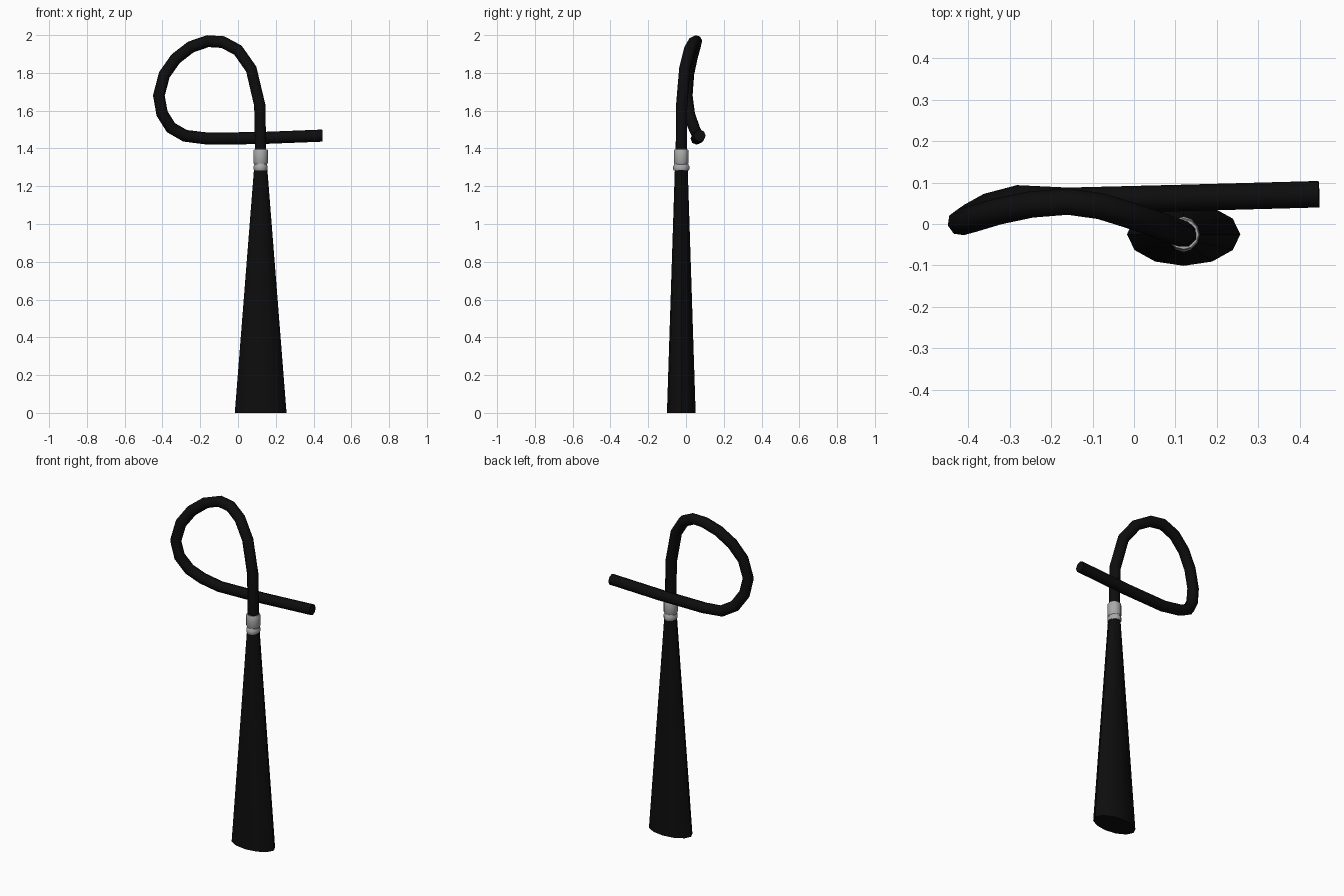
import bpy, bmesh, math

if "Cube" in bpy.data.objects:
    bpy.data.objects.remove(bpy.data.objects["Cube"])

CX, CY = 0.12, -0.025


def material(name, rgb):
    m = bpy.data.materials.new(name)
    m.diffuse_color = (*rgb, 1)
    m.use_nodes = True
    m.node_tree.nodes["Principled BSDF"].inputs["Base Color"].default_value = m.diffuse_color
    return m


black = material("black", (0.004, 0.004, 0.004))
grey = material("metal grey", (0.4, 0.4, 0.4))


def finish(obj, mat, angle):
    obj.data.materials.clear()
    obj.data.materials.append(mat)
    bpy.ops.object.select_all(action='DESELECT')
    obj.select_set(True)
    bpy.context.view_layer.objects.active = obj
    bpy.ops.object.shade_smooth_by_angle(angle=math.radians(angle))


def stacked_ellipses(name, rings, sides, mat, angle=40):
    """Loft ellipses given as (z, x radius, y radius) about the stem axis."""
    bm = bmesh.new()
    loops = []
    for z, rx, ry in rings:
        loops.append([bm.verts.new((CX + rx * math.cos(2 * math.pi * i / sides),
                                    CY + ry * math.sin(2 * math.pi * i / sides), z))
                      for i in range(sides)])
    for a, b in zip(loops, loops[1:]):
        for i in range(sides):
            j = (i + 1) % sides
            bm.faces.new((a[i], a[j], b[j], b[i]))
    bm.faces.new(loops[0][::-1])
    bm.faces.new(loops[-1])
    me = bpy.data.meshes.new(name)
    bm.to_mesh(me)
    bm.free()
    obj = bpy.data.objects.new(name, me)
    bpy.context.collection.objects.link(obj)
    finish(obj, mat, angle)


# flared, flattened lower body
stacked_ellipses("flared_body", [(0, 0.137, 0.076), (1.295, 0.035, 0.034)], 12, black)

# metal collar: narrow ring below, taller sleeve above
stacked_ellipses("collar_ring", [(1.283, 0.034, 0.040), (1.29, 0.037, 0.043),
                                 (1.306, 0.037, 0.043), (1.313, 0.033, 0.038),
                                 (1.322, 0.033, 0.036)], 12, grey)
stacked_ellipses("collar_sleeve", [(1.315, 0.034, 0.034), (1.325, 0.039, 0.039),
                                   (1.388, 0.039, 0.039), (1.394, 0.036, 0.036)], 12, grey)

# looped cord
path = [(0.12, -0.025, 1.38), (0.115, -0.023, 1.63), (0.07, -0.007, 1.82),
        (0, 0.018, 1.92), (-0.08, 0.043, 1.963), (-0.16, 0.054, 1.968),
        (-0.25, 0.047, 1.937), (-0.33, 0.03, 1.875), (-0.39, 0.012, 1.79),
        (-0.419, 0.004, 1.68), (-0.402, 0.016, 1.585), (-0.355, 0.042, 1.51),
        (-0.28, 0.062, 1.467), (-0.16, 0.056, 1.452), (0.12, 0.063, 1.455),
        (0.447, 0.072, 1.468)]
cu = bpy.data.curves.new("cord_path", 'CURVE')
cu.dimensions = '3D'
cu.bevel_depth = 0.032
cu.bevel_resolution = 2
cu.use_fill_caps = True
sp = cu.splines.new('POLY')
sp.points.add(len(path) - 1)
for p, co in zip(sp.points, path):
    p.co = (*co, 1)
tmp = bpy.data.objects.new("cord_path", cu)
bpy.context.collection.objects.link(tmp)
bpy.context.view_layer.update()
mesh = bpy.data.meshes.new_from_object(tmp.evaluated_get(bpy.context.evaluated_depsgraph_get()))
bpy.data.objects.remove(tmp)
cord = bpy.data.objects.new("looped_cord", mesh)
bpy.context.collection.objects.link(cord)
finish(cord, black, 50)
